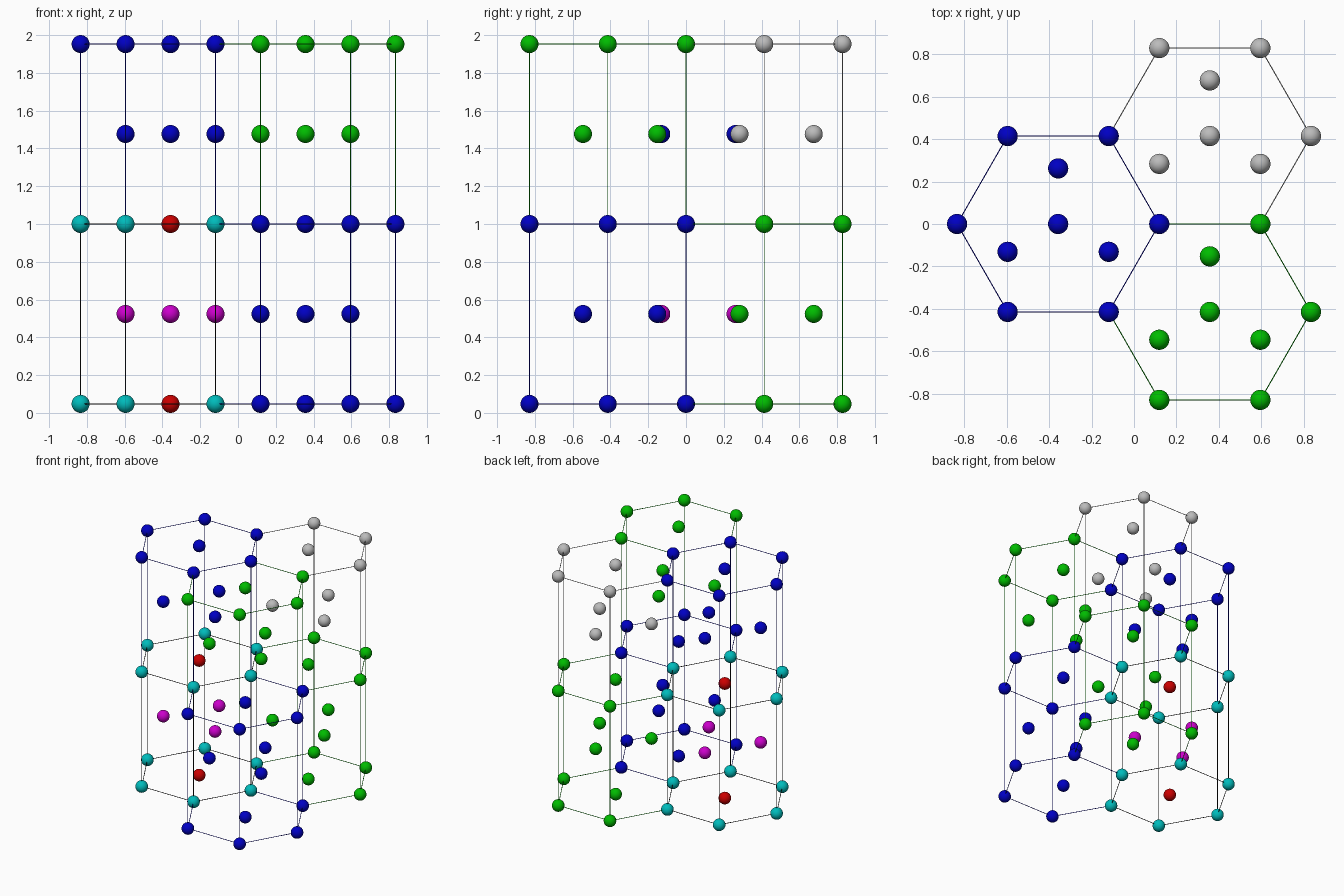
import bpy, bmesh, math
from mathutils import Vector, Matrix

if "Cube" in bpy.data.objects:
    bpy.data.objects.remove(bpy.data.objects["Cube"])

A = 2 / 4.2            # hexagon side
R = A * 0.1            # ball radius
H = 2 * A              # cell height
Y = 0.87 * A           # half depth of a hexagon
ROD = 0.0024           # rod radius


def material(name, colour):
    m = bpy.data.materials.new(name)
    m.use_nodes = True
    m.diffuse_color = (*colour, 1)
    m.node_tree.nodes["Principled BSDF"].inputs["Base Color"].default_value = (*colour, 1)
    return m


cyan = material("cyan", (0, 0.5, 0.5))
red = material("red", (0.6, 0, 0))
magenta = material("magenta", (0.6, 0, 0.6))
blue = material("blue", (0, 0, 0.55))
green = material("green", (0, 0.5, 0))
grey = material("grey", (0.5, 0.5, 0.5))
black = material("black", (0.01, 0.01, 0.01))


def finish(bm, name, mat):
    mesh = bpy.data.meshes.new(name)
    for f in bm.faces:
        f.smooth = True
    bm.to_mesh(mesh)
    bm.free()
    mesh.materials.append(mat)
    bpy.context.collection.objects.link(bpy.data.objects.new(name, mesh))


def balls(name, points, mat):
    bm = bmesh.new()
    for p in points:
        bmesh.ops.create_uvsphere(bm, u_segments=32, v_segments=16, radius=R,
                                  matrix=Matrix.Translation(p))
    finish(bm, name, mat)


def rods(name, pairs, mat):
    bm = bmesh.new()
    for p, q in pairs:
        d = q - p
        place = Matrix.Translation((p + q) / 2) @ d.to_track_quat('Z', 'Y').to_matrix().to_4x4()
        bmesh.ops.create_cone(bm, segments=8, radius1=ROD, radius2=ROD,
                              depth=d.length, matrix=place)
    finish(bm, name, mat)


# Neighbouring cells share corners and rods; the first cell built keeps them
used = set()


def key(p):
    return tuple(round(c * 100) for c in p)


def unused(points):
    fresh = [p for p in points if key(p) not in used]
    used.update(key(p) for p in fresh)
    return fresh


def unused_rods(pairs):
    fresh = []
    for p, q in pairs:
        k = frozenset((key(p), key(q)))
        if k not in used:
            used.add(k)
            fresh.append((p, q))
    return fresh


def cell(name, x, y, level, corner_mat, centre_mat, inner_mat, rod_mat):
    base = Vector((x, y, R + level * H))
    up = Vector((0, 0, H))
    low = [base + Vector((dx * A, dy * Y, 0)) for dx, dy in
           ((1, 0), (0.5, 1), (-0.5, 1), (-1, 0), (-0.5, -1), (0.5, -1))]
    top = [p + up for p in low]
    inner = [base + up / 2 + Vector((dx * A, dy * A, 0))
             for dx, dy in ((0, 0.55), (-0.5, -0.275), (0.5, -0.275))]
    balls(name + "_corner_balls", unused(low + top), corner_mat)
    balls(name + "_centre_balls", unused([base, base + up]), centre_mat)
    balls(name + "_inner_balls", inner, inner_mat)
    edges = list(zip(low, top))
    for ring in (low, top):
        edges += [(ring[i], ring[(i + 1) % 6]) for i in range(6)]
    rods(name + "_rods", unused_rods(edges), rod_mat)


# Three hexagonal columns, each two cells high
X = 0.75 * A
cell("lower_right_cell", -X, 0, 0, cyan, red, magenta, black)
cell("lower_front_cell", X, -Y, 0, blue, blue, blue, blue)
cell("lower_back_cell", X, Y, 0, green, green, green, green)
cell("upper_right_cell", -X, 0, 1, blue, blue, blue, blue)
cell("upper_front_cell", X, -Y, 1, green, green, green, green)
cell("upper_back_cell", X, Y, 1, grey, grey, grey, grey)
